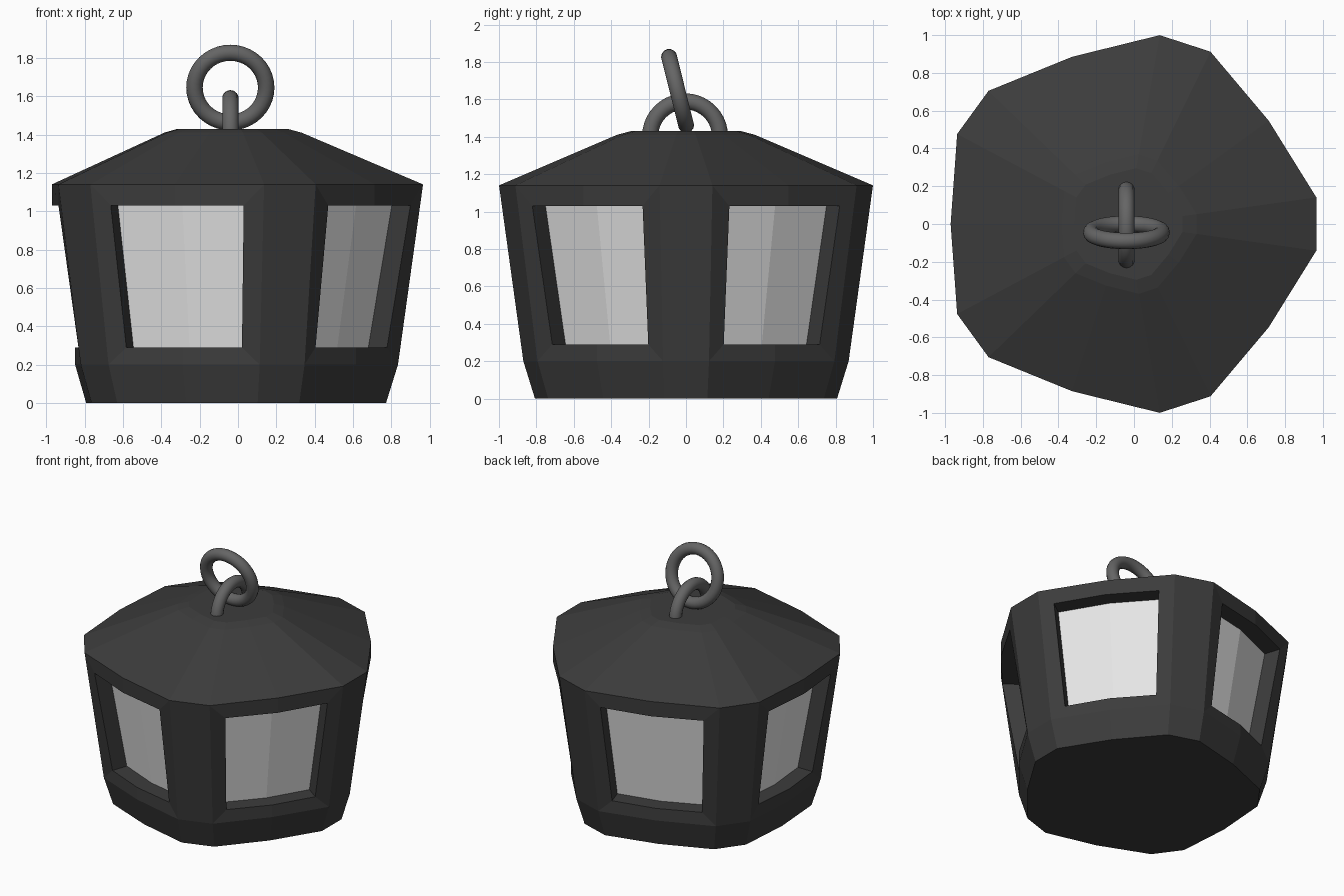
import bpy, bmesh, math
from mathutils import Vector, Matrix

if "Cube" in bpy.data.objects:
    bpy.data.objects.remove(bpy.data.objects["Cube"])

CX = -0.04            # lantern axis
MID = 0.917           # window centre radius relative to post radius
HALF = 8              # half angular width of a post


def material(name, v):
    m = bpy.data.materials.new(name)
    m.diffuse_color = (v, v, v, 1)
    m.use_nodes = True
    m.node_tree.nodes["Principled BSDF"].inputs["Base Color"].default_value = m.diffuse_color
    return m


dark = material("dark iron", 0.045)
metal = material("grey metal", 0.13)
glass = material("pale glass", 0.8)


def finish(name, bm, mats):
    bmesh.ops.recalc_face_normals(bm, faces=bm.faces)
    me = bpy.data.meshes.new(name)
    bm.to_mesh(me)
    bm.free()
    for m in mats:
        me.materials.append(m)
    ob = bpy.data.objects.new(name, me)
    bpy.context.collection.objects.link(ob)
    return ob


def ring(bm, r, z):
    """15 points: two per post and one at the middle of each window."""
    out = []
    for k in range(5):
        for a, s in ((-HALF, 1), (HALF, 1), (36, MID)):
            t = math.radians(72 * k + a)
            out.append(bm.verts.new((CX + r * s * math.cos(t), r * s * math.sin(t), z)))
    return out


def bridge(bm, a, b, skip_windows=False):
    n = len(a)
    for i in range(n):
        if skip_windows and i % 3 != 0:
            continue
        bm.faces.new((a[i], a[(i + 1) % n], b[(i + 1) % n], b[i]))


# Lantern body with base, posts, recessed windows and roof
bm = bmesh.new()
rings = [ring(bm, r, z) for r, z in
         ((0.82, 0), (0.883, 0.2), (1.015, 1.14), (0.375, 1.41), (0.30, 1.43))]
bm.faces.new(rings[0])
bm.faces.new(rings[-1])
for i in range(4):
    bridge(bm, rings[i], rings[i + 1], skip_windows=(i == 1))

# Window frames and glass
low, high = rings[1], rings[2]
for k in range(5):
    idx = [3 * k + 1, 3 * k + 2, (3 * k + 3) % 15]
    t = math.radians(72 * k + 36)
    normal = Vector((math.cos(t), math.sin(t), 0))
    side = Vector((-math.sin(t), math.cos(t), 0))
    outer = [low[i] for i in idx] + [high[i] for i in reversed(idx)]
    inner, deep = [], []
    for j, v in enumerate(outer):
        p = v.co.copy()
        p -= side * p.dot(side - Vector((0, 0, 0))) * 0.235 - side * CX * side.x * 0.235
        p.z = 0.29 if j < 3 else 1.03
        inner.append(bm.verts.new(p))
        deep.append(bm.verts.new(p - normal * 0.12))
    bridge(bm, outer, inner)
    bridge(bm, inner, deep)
    for q in ((0, 1, 4, 5), (1, 2, 3, 4)):
        bm.faces.new([deep[i] for i in q]).material_index = 1
finish("lantern_body", bm, [dark, glass])


# Hanging rings
def torus(name, centre, rot, major=0.187, minor=0.043, n=40, m=14):
    bm = bmesh.new()
    loops = []
    for i in range(n):
        a = 2 * math.pi * i / n
        loop = []
        for j in range(m):
            b = 2 * math.pi * j / m
            r = major + minor * math.cos(b)
            p = Vector((r * math.cos(a), r * math.sin(a), minor * math.sin(b)))
            loop.append(bm.verts.new(rot @ p + Vector(centre)))
        loops.append(loop)
    for i in range(n):
        bridge(bm, loops[i], loops[(i + 1) % n])
    for f in bm.faces:
        f.smooth = True
    finish(name, bm, [metal])


torus("top_loop", (CX, -0.005, 1.402), Matrix.Rotation(math.radians(90), 3, 'Y'))
torus("hanging_ring", (CX, -0.045, 1.645), Matrix.Rotation(math.radians(90 + 14), 3, 'X'))
